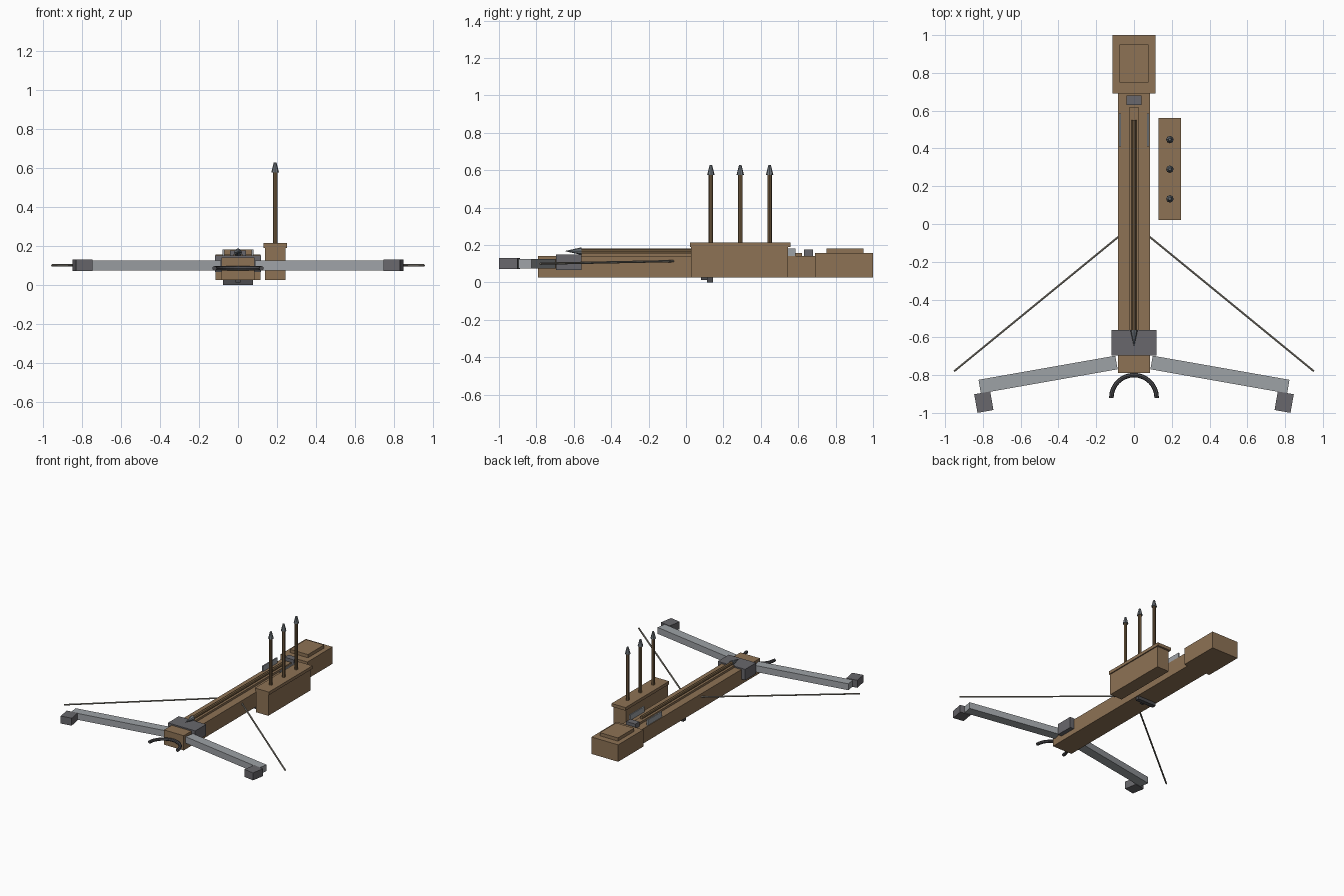
import bpy, bmesh, math
from mathutils import Vector, Matrix

cube = bpy.data.objects.get("Cube")
if cube:
    bpy.data.objects.remove(cube, do_unlink=True)


def material(name, rgb):
    m = bpy.data.materials.new(name)
    m.use_nodes = True
    m.diffuse_color = (*rgb, 1)
    m.node_tree.nodes["Principled BSDF"].inputs["Base Color"].default_value = (*rgb, 1)
    return m


wood = material("wood", (0.27, 0.17, 0.09))
shaft_wood = material("shaft wood", (0.2, 0.125, 0.06))
steel = material("pale steel", (0.34, 0.36, 0.38))
iron = material("dark iron", (0.14, 0.137, 0.15))
black_iron = material("black iron", (0.07, 0.07, 0.077))
tip_steel = material("tip steel", (0.16, 0.18, 0.2))
cord = material("cord", (0.27, 0.25, 0.21))


def finish(name, bm, mat):
    mesh = bpy.data.meshes.new(name)
    bmesh.ops.recalc_face_normals(bm, faces=bm.faces)
    bm.to_mesh(mesh)
    bm.free()
    mesh.materials.append(mat)
    ob = bpy.data.objects.new(name, mesh)
    bpy.context.collection.objects.link(ob)
    return ob


def box(name, x, y, z, mat):
    """Box from (min, max) pairs."""
    bm = bmesh.new()
    size = [b - a for a, b in (x, y, z)]
    mid = [(a + b) / 2 for a, b in (x, y, z)]
    bmesh.ops.create_cube(bm, size=1, matrix=Matrix.Translation(mid) @ Matrix.Diagonal((*size, 1)))
    return finish(name, bm, mat)


def turned_box(name, centre, size, angle, mat):
    bm = bmesh.new()
    turn = Matrix.Rotation(angle, 4, 'Z')
    bmesh.ops.create_cube(bm, size=1, matrix=Matrix.Translation(centre) @ turn @ Matrix.Diagonal((*size, 1)))
    return finish(name, bm, mat)


def rod(name, start, end, r1, r2, mat, sides=8):
    """Straight cylinder or cone between two points."""
    a, b = Vector(start), Vector(end)
    turn = (b - a).to_track_quat('Z', 'Y').to_matrix().to_4x4()
    bm = bmesh.new()
    bmesh.ops.create_cone(bm, cap_ends=True, segments=sides, radius1=r1, radius2=r2,
                          depth=(b - a).length, matrix=Matrix.Translation((a + b) / 2) @ turn)
    return finish(name, bm, mat)


# Stock and butt
box("stock", (-0.085, 0.085), (-0.79, 0.69), (0.025, 0.14), wood)
box("butt", (-0.115, 0.115), (0.69, 1.0), (0.025, 0.157), wood)
box("cheek_pad", (-0.078, 0.078), (0.75, 0.95), (0.157, 0.182), wood)
box("bolt_rail", (-0.025, 0.025), (-0.56, 0.62), (0.14, 0.156), wood)

# Metal fittings
box("bow_bracket", (-0.118, 0.118), (-0.695, -0.56), (0.065, 0.15), iron)
box("string_catch", (-0.04, 0.04), (0.63, 0.68), (0.14, 0.176), iron)
box("trigger_plate", (-0.078, 0.078), (0.113, 0.145), (0, 0.025), black_iron)
box("trigger", (-0.012, 0.012), (0.08, 0.113), (0.012, 0.025), black_iron)

# Loaded bolt
rod("loaded_bolt_shaft", (0, 0.55, 0.167), (0, -0.56, 0.167), 0.013, 0.013, shaft_wood)
rod("loaded_bolt_head", (0, -0.56, 0.167), (0, -0.645, 0.167), 0.02, 0.001, tip_steel)

# Mirrored bow parts
angle = math.radians(10)
for side, s in (("left", 1), ("right", -1)):
    turned_box(side + "_limb", (s * 0.455, -0.797, 0.1), (0.735, 0.073, 0.05), -s * angle, steel)
    turned_box(side + "_limb_tip", (s * 0.795, -0.943, 0.1), (0.086, 0.1, 0.058), -s * angle, iron)
    rod(side + "_string", (0, 0, 0.115), (s * 0.953, -0.78, 0.1), 0.006, 0.006, cord, 6)
    box(side + "_guide_plate", sorted((s * 0.07, s * 0.08)), (0.41, 0.585), (0.14, 0.182), steel)

# Stirrup: a half ring swept along an arc
bm = bmesh.new()
rings = []
steps, sides = 16, 8
for i in range(steps + 1):
    t = math.pi * i / steps
    ring = []
    for j in range(sides):
        p = 2 * math.pi * j / sides
        r = 0.12 + 0.012 * math.cos(p)
        ring.append(bm.verts.new((r * math.cos(t), -0.92 + r * math.sin(t), 0.085 + 0.012 * math.sin(p))))
    rings.append(ring)
for a, b in zip(rings, rings[1:]):
    for j in range(sides):
        k = (j + 1) % sides
        bm.faces.new((a[j], a[k], b[k], b[j]))
bm.faces.new(rings[0])
bm.faces.new(rings[-1])
finish("stirrup", bm, black_iron)

# Quiver with upright bolts
box("quiver", (0.137, 0.242), (0.027, 0.545), (0.025, 0.19), wood)
box("quiver_lid", (0.13, 0.25), (0.022, 0.56), (0.19, 0.214), wood)
for i in range(3):
    y = 0.133 + 0.157 * i
    rod(f"spare_bolt_shaft_{i + 1}", (0.19, y, 0.2), (0.19, y, 0.575), 0.012, 0.012, shaft_wood)
    rod(f"spare_bolt_head_{i + 1}", (0.19, y, 0.575), (0.19, y, 0.627), 0.02, 0.007, tip_steel)
